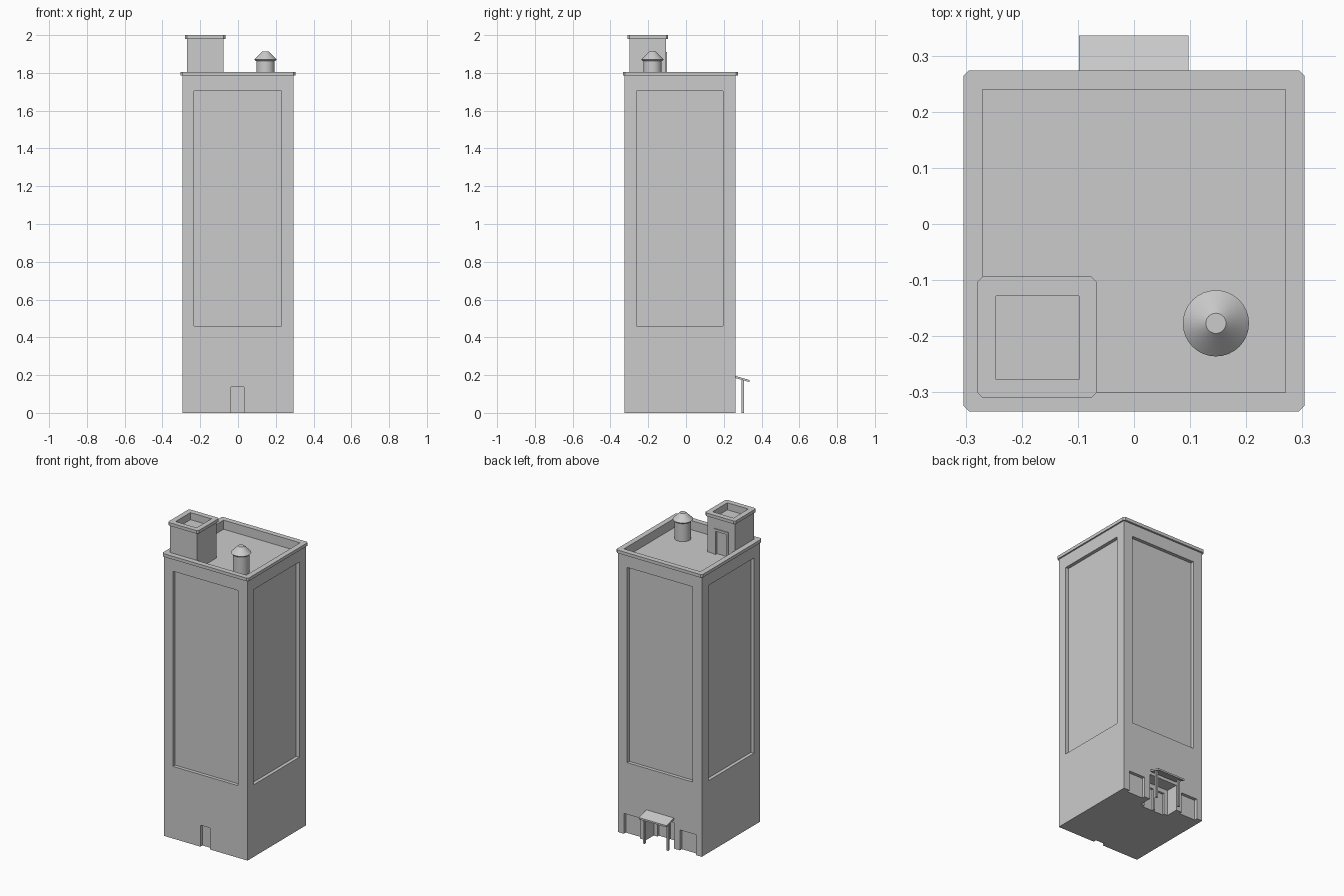
import bpy, bmesh

if "Cube" in bpy.data.objects:
    bpy.data.objects.remove(bpy.data.objects["Cube"])

def prism(name, pts, z0, z1):
    """Vertical extrusion of a plan outline."""
    bm = bmesh.new()
    f = bm.faces.new([bm.verts.new((x, y, z0)) for x, y in pts])
    r = bmesh.ops.extrude_face_region(bm, geom=[f])
    for v in r["geom"]:
        if isinstance(v, bmesh.types.BMVert):
            v.co.z = z1
    bmesh.ops.recalc_face_normals(bm, faces=bm.faces)
    me = bpy.data.meshes.new(name)
    bm.to_mesh(me)
    bm.free()
    ob = bpy.data.objects.new(name, me)
    bpy.context.collection.objects.link(ob)
    return ob

def box(name, x0, x1, y0, y1, z0, z1):
    return prism(name, [(x0, y0), (x1, y0), (x1, y1), (x0, y1)], z0, z1)

def chamfered(name, x0, x1, y0, y1, z0, z1, c=0.01):
    return prism(name, [(x0 + c, y0), (x1 - c, y0), (x1, y0 + c), (x1, y1 - c),
                        (x1 - c, y1), (x0 + c, y1), (x0, y1 - c), (x0, y0 + c)], z0, z1)

def cut(ob, *b):
    """Subtract a box and discard the cutter."""
    c = box("cutter", *b)
    c.hide_render = True
    m = ob.modifiers.new("cut", 'BOOLEAN')
    m.operation, m.solver, m.object = 'DIFFERENCE', 'EXACT', c
    bpy.context.view_layer.objects.active = ob
    bpy.ops.object.modifier_apply(modifier=m.name)
    bpy.data.objects.remove(c)

X, Y0, Y1, D = 0.295, -0.325, 0.262, 0.022
ROOF = 1.747

# Tower body
body = box("tower_body", -X, X, Y0, Y1, 0, 1.79)
cut(body, -0.27, 0.27, -0.30, 0.24, ROOF, 2)
# Recessed wall panels on all four sides
pz = (0.46, 1.705)
cut(body, -0.232, 0.229, Y0 - 0.1, Y0 + D, *pz)
cut(body, -0.229, 0.232, Y1 - D, Y1 + 0.1, *pz)
cut(body, X - D, X + 0.1, -0.263, 0.197, *pz)
cut(body, -X - 0.1, -X + D, -0.263, 0.197, *pz)
# Front door niche, rear side niches, deep rear entry and its doors
cut(body, -0.037, 0.031, Y0 - 0.1, Y0 + 0.02, -0.1, 0.137)
for x0, x1 in ((0.14, 0.255), (-0.255, -0.14)):
    cut(body, x0, x1, Y1 - 0.02, Y1 + 0.1, -0.1, 0.13)
cut(body, -0.1, 0.1, Y1 - 0.08, Y1 + 0.1, -0.1, 0.165)
for x0, x1 in ((0.006, 0.075), (-0.075, -0.006)):
    cut(body, x0, x1, Y1 - 0.095, Y1, -0.1, 0.137)

# Roof cornice
cornice = chamfered("roof_cornice", -0.304, 0.304, -0.334, 0.274, 1.785, 1.805)
cut(cornice, -0.27, 0.27, -0.30, 0.24, 1.7, 1.9)

# Stair penthouse with cornice and sunken top
house = box("penthouse", -0.27, -0.078, -0.30, -0.107, ROOF - 0.005, 1.985)
cut(house, -0.246, -0.098, -0.277, -0.128, 1.955, 2.1)
cut(house, -0.212, -0.137, -0.117, 0, ROOF, 1.895)
cap = chamfered("penthouse_cornice", -0.28, -0.066, -0.31, -0.094, 1.98, 2.0)
cut(cap, -0.246, -0.098, -0.277, -0.128, 1.9, 2.1)
frame = box("penthouse_door_frame", -0.225, -0.124, -0.108, -0.101, ROOF, 1.91)
cut(frame, -0.212, -0.137, -0.2, 0, 1.7, 1.895)

# Water tank: drum, eave and conical lid
def cone(name, r0, r1, z0, z1):
    bpy.ops.mesh.primitive_cone_add(vertices=32, radius1=r0, radius2=r1, depth=z1 - z0,
                                    location=(0.146, -0.177, (z0 + z1) / 2))
    bpy.context.object.name = name
    bpy.ops.object.shade_smooth_by_angle()

cone("tank_drum", 0.048, 0.048, ROOF - 0.003, 1.865)
cone("tank_eave", 0.05, 0.059, 1.862, 1.871)
cone("tank_lid", 0.059, 0.018, 1.871, 1.912)

# Sloped entry canopy on two posts
canopy = box("entry_canopy", -0.098, 0.097, 0.26, 0.336, 0.185, 0.196)
for v in canopy.data.vertices:
    if v.co.y > 0.3:
        v.co.z -= 0.022
for side in (-1, 1):
    box("canopy_post", side * 0.083 - 0.006, side * 0.083 + 0.006, 0.295, 0.307, 0, 0.178)
